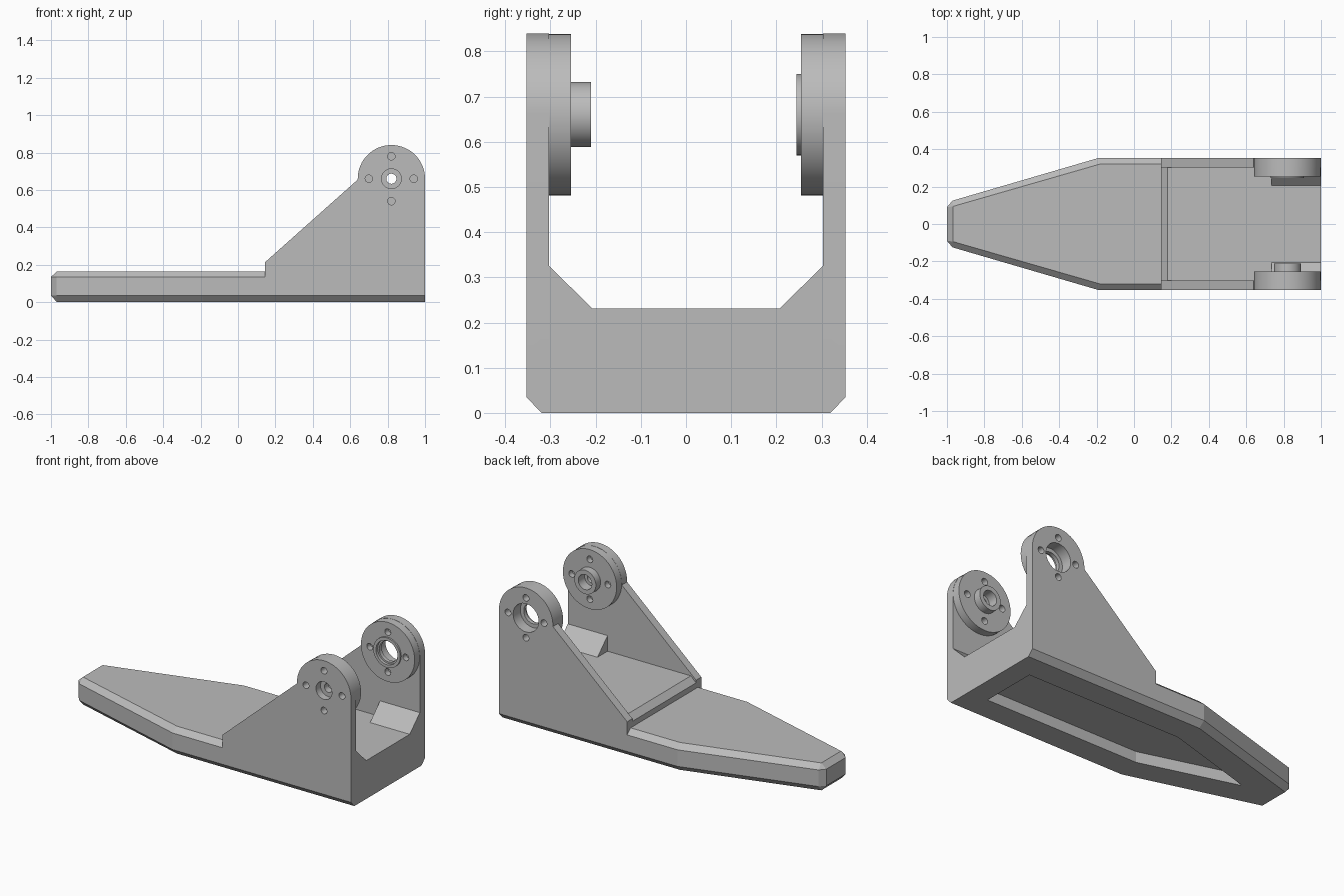
import bpy, bmesh
from math import pi, sin, cos, radians

if "Cube" in bpy.data.objects:
    bpy.data.objects.remove(bpy.data.objects["Cube"], do_unlink=True)

grey = bpy.data.materials.new("plain_grey")
grey.use_nodes = True
grey.diffuse_color = (0.5, 0.5, 0.5, 1)
grey.node_tree.nodes["Principled BSDF"].inputs["Base Color"].default_value = (0.5, 0.5, 0.5, 1)

PX, PZ, R = 0.82, 0.66, 0.18      # pivot centre and lug radius
W, T = 0.353, 0.303               # outer and inner half widths
STEP = 0.145                      # where the side walls begin


def loft(name, loops):
    """Join equal-length point loops into a closed solid."""
    bm = bmesh.new()
    rings = [[bm.verts.new(p) for p in loop] for loop in loops]
    n = len(rings[0])
    for a, b in zip(rings, rings[1:]):
        for i in range(n):
            j = (i + 1) % n
            bm.faces.new((a[i], a[j], b[j], b[i]))
    bm.faces.new(rings[0])
    bm.faces.new(rings[-1])
    bmesh.ops.remove_doubles(bm, verts=bm.verts, dist=1e-5)
    bmesh.ops.recalc_face_normals(bm, faces=bm.faces)
    mesh = bpy.data.meshes.new(name)
    bm.to_mesh(mesh)
    bm.free()
    mesh.materials.append(grey)
    obj = bpy.data.objects.new(name, mesh)
    bpy.context.collection.objects.link(obj)
    return obj


def along_y(name, pts, y0, y1):
    return loft(name, [[(x, y, z) for x, z in pts] for y in (y0, y1)])


def arc(r, start=0.0, end=2 * pi, n=48, x=PX, z=PZ):
    return [(x + r * cos(start + (end - start) * i / n),
             z + r * sin(start + (end - start) * i / n)) for i in range(n)]


def cut(obj, cutters):
    """Subtract cutters from obj and bake the result."""
    for c in cutters:
        m = obj.modifiers.new("cut", "BOOLEAN")
        m.operation, m.solver, m.object = "DIFFERENCE", "EXACT", c
    bpy.context.view_layer.update()
    baked = bpy.data.meshes.new_from_object(
        obj.evaluated_get(bpy.context.evaluated_depsgraph_get()))
    obj.modifiers.clear()
    obj.data = baked


def mirrored(half):
    return half + [(x, -y) for x, y in reversed(half)]


# Tapered base with chamfered rims
full = mirrored([(1, W), (-0.19, W), (-0.97, 0.125), (-1, 0.09)])
inner = mirrored([(1, W - 0.033), (-0.183, W - 0.033), (-0.968, 0.094), (-0.968, 0.094)])
base = loft("base", [[(x, y, z) for x, y in plan] for plan, z in
                     ((inner, 0), (full, 0.035), (full, 0.135), (inner, 0.165))])

# Recess in the underside
pocket = mirrored([(0.87, 0.173), (-0.16, 0.173), (-0.74, 0.003)])
recess = loft("recess_cutter", [[(x, y, z) for x, y in pocket] for z in (-0.1, 0.066)])
cut(base, [recess])
helpers = [recess]

# Raised deck between the walls
along_y("deck", [(STEP, 0.16), (STEP, 0.198), (0.18, 0.231), (1, 0.231), (1, 0.16)], -T, T)

wall_profile = [(1, 0.135)] + arc(R, 0, radians(180), 32) + \
               [(PX - R, 0.655), (STEP, 0.214), (STEP, 0.135)]
bolts = [(PX + 0.12 * cos(a), PZ + 0.12 * sin(a)) for a in (0, pi / 2, pi, 3 * pi / 2)]

# Bore steps: radius, start and end distance from the centre plane
sides = {
    "front": (-1, 0.072, 0.21, [(0.053, 0.31, 0.4), (0.027, 0.15, 0.45), (0.045, 0.15, 0.27)]),
    "back": (1, 0.09, 0.245, [(0.085, 0.285, 0.4), (0.062, 0.15, 0.45), (0.072, 0.15, 0.262)]),
}
round_parts = []
for side, (s, boss_r, boss_y, bores) in sides.items():
    # Triangular wall, round pad, boss
    wall = along_y(side + "_wall", wall_profile, s * T, s * W)
    pad = along_y(side + "_pad", arc(R - 0.001), s * 0.255, s * T)
    boss = along_y(side + "_boss", arc(boss_r), s * boss_y, s * 0.255)

    # Stepped bore and four bolt holes
    bore = [along_y("bore_cutter", arc(r), s * a, s * b) for r, a, b in bores]
    holes = [along_y("bolt_cutter", arc(0.02, n=24, x=x, z=z), s * a, s * b)
             for x, z in bolts for a, b in ((0.2, 0.29), (0.31, 0.4))]
    cut(wall, bore + holes)
    cut(pad, bore + holes)
    cut(boss, bore)
    helpers += bore + holes
    round_parts += [wall, pad, boss]

    # Wedge bracing the wall foot
    tri = [(s * 0.207, 0.231), (s * T, 0.231), (s * T, 0.325)]
    loft(side + "_wedge", [[(x, y, z) for y, z in tri] for x in (0.735, 1)])

for h in helpers:
    bpy.data.objects.remove(h, do_unlink=True)

# Smooth the round surfaces, keep edges sharp
bpy.ops.object.select_all(action="DESELECT")
for p in round_parts:
    p.select_set(True)
bpy.context.view_layer.objects.active = round_parts[0]
bpy.ops.object.shade_smooth_by_angle(angle=radians(30))
